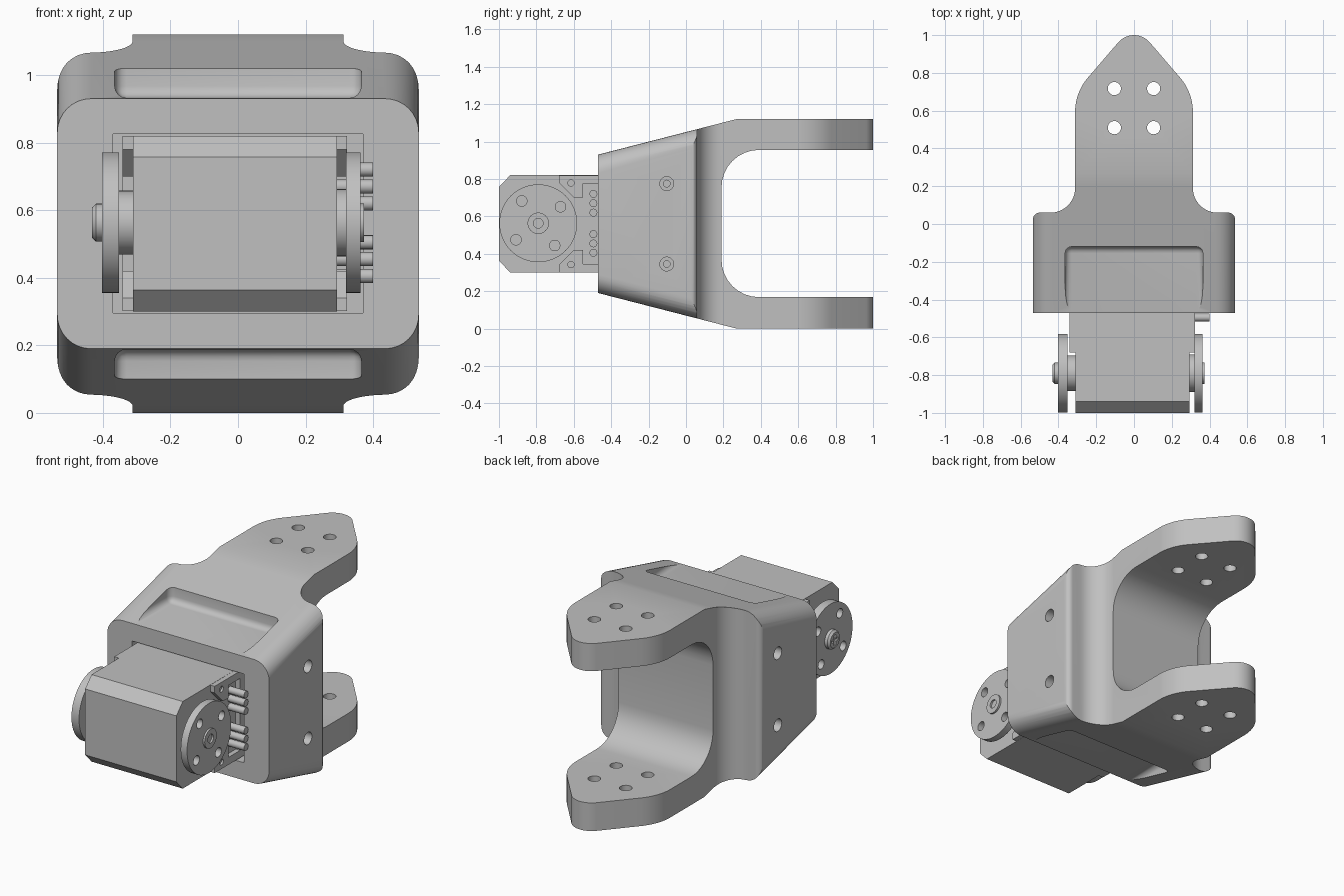
import bpy, bmesh, math
from mathutils import Vector

cube = bpy.data.objects.get("Cube")
if cube:
    bpy.data.objects.remove(cube, do_unlink=True)

MID = 0.56      # height of the mirror plane
AXLE = (-0.79, 0.563)

grey = bpy.data.materials.new("neutral grey")
grey.use_nodes = True
colour = (0.53, 0.53, 0.53, 1)
grey.diffuse_color = colour
grey.node_tree.nodes["Principled BSDF"].inputs["Base Color"].default_value = colour


def finish(name, bm):
    bmesh.ops.recalc_face_normals(bm, faces=bm.faces)
    mesh = bpy.data.meshes.new(name)
    bm.to_mesh(mesh)
    bm.free()
    mesh.materials.append(grey)
    ob = bpy.data.objects.new(name, mesh)
    bpy.context.collection.objects.link(ob)
    return ob


def rounded(corners, steps=8):
    """Outline from (u, v, radius) corners, each turned into an arc."""
    out = []
    n = len(corners)
    for i, (u, v, r) in enumerate(corners):
        p = Vector((u, v))
        if r == 0:
            out.append(p)
            continue
        a = (Vector(corners[i - 1][:2]) - p).normalized()
        b = (Vector(corners[(i + 1) % n][:2]) - p).normalized()
        half = a.angle(b) / 2
        t = r / math.tan(half)
        centre = p + (a + b).normalized() * (r / math.sin(half))
        s, e = p + a * t - centre, p + b * t - centre
        sweep = math.pi - 2 * half
        for k in range(steps + 1):
            f = k / steps
            out.append(centre + (s * math.sin((1 - f) * sweep)
                                 + e * math.sin(f * sweep)) / math.sin(sweep))
    return out


def loft(name, rings):
    bm = bmesh.new()
    loops = [[bm.verts.new(co) for co in ring] for ring in rings]
    for lo, hi in zip(loops, loops[1:]):
        for i in range(len(lo)):
            bm.faces.new((lo[i - 1], lo[i], hi[i], hi[i - 1]))
    bm.faces.new(loops[0])
    bm.faces.new(loops[-1])
    return finish(name, bm)


def prism(name, outline, axis, lo, hi):
    """Extrude a (y, z) outline along x, or an (x, y) outline along z."""
    place = (lambda p, d: (d, p[0], p[1])) if axis == "x" else (lambda p, d: (p[0], p[1], d))
    return loft(name, [[place(p, d) for p in outline] for d in (lo, hi)])


def disc(name, centre, r, axis, lo, hi, n=32):
    ring = [(centre[0] + r * math.cos(2 * math.pi * i / n),
             centre[1] + r * math.sin(2 * math.pi * i / n)) for i in range(n)]
    return prism(name, ring, axis, lo, hi)


def box(name, lo, hi, bevel=0):
    ob = prism(name, [(lo[0], lo[1]), (hi[0], lo[1]), (hi[0], hi[1]), (lo[0], hi[1])],
               "z", lo[2], hi[2])
    if bevel:
        bm = bmesh.new()
        bm.from_mesh(ob.data)
        bmesh.ops.bevel(bm, geom=bm.edges[:], offset=bevel, segments=4,
                        profile=0.5, affect="EDGES")
        bm.to_mesh(ob.data)
        bm.free()
    return ob


def cut(ob, cutter, operation="DIFFERENCE"):
    cutter.hide_render = True
    mod = ob.modifiers.new("cut", "BOOLEAN")
    mod.operation = operation
    mod.solver = "EXACT"
    mod.object = cutter
    bpy.context.view_layer.objects.active = ob
    bpy.ops.object.modifier_apply(modifier=mod.name)
    bpy.data.objects.remove(cutter, do_unlink=True)


def both_heights(points):
    """Complete an outline by reflecting it about the mirror height."""
    return points + [(y, 2 * MID - z) for y, z in reversed(points)]


# Bracket: tapering rounded envelope, trimmed by the plan outline
def section(y, half):
    w, lo, hi = 0.535, MID - half, MID + half
    return [(p.x, y, p.y) for p in rounded(
        [(-w, lo, 0.1), (w, lo, 0.1), (w, hi, 0.1), (-w, hi, 0.1)])]


bracket = loft("fork_bracket", [section(-0.47, 0.37), section(0.27, 0.56), section(1.1, 0.56)])
side = [(0.6, -0.6, 0), (0.6, -0.5, 0), (0.535, -0.5, 0), (0.535, 0.06, 0.035),
        (0.312, 0.06, 0.13), (0.312, 0.7, 0.28)]
side = side[2:]
tip = [(0.0, 1.045, 0.11)]
plan = rounded(side + tip + [(-x, y, r) for x, y, r in reversed(side)], 12)
top = max(p.y for p in plan)
plan = [(p.x, p.y + (1 - top if p.y > 0.9 else 0)) for p in plan]
cut(bracket, prism("plan_trim", plan, "z", -0.2, 1.4), "INTERSECT")

# Fork slot, servo cavity and sloping-face pockets
cut(bracket, prism("slot", rounded([(0.19, 0.168, 0.2), (1.3, 0.168, 0),
                                    (1.3, 0.955, 0), (0.19, 0.955, 0.2)]), "x", -0.8, 0.8))
cut(bracket, box("cavity", (-0.37, -0.7, 0.295), (0.37, 0.0, 0.825)))
for lo, hi in ((0.932, 1.3), (-0.18, 0.188)):
    cut(bracket, box("pocket", (-0.365, -0.7, lo), (0.365, -0.12, hi), 0.035))

# Mounting holes in the fork arms and the side walls
for x in (-0.104, 0.104):
    for y in (0.51, 0.717):
        cut(bracket, disc("arm_hole", (x, y), 0.035, "z", -0.2, 1.4, 24))
for z in (0.345, 0.775):
    cut(bracket, disc("screw_hole", (-0.103, z), 0.018, "x", -0.8, 0.8, 20))
    for lo, hi in ((-0.8, -0.46), (0.46, 0.8)):
        cut(bracket, disc("counterbore", (-0.103, z), 0.037, "x", lo, hi, 24))

# Servo casing with chamfered front
case = prism("servo_case", both_heights([(-0.02, 0.82), (-0.94, 0.82), (-1.0, 0.757)]),
             "x", -0.31, 0.293)

# Side covers with a stepped connector opening
cover = both_heights([(-0.03, 0.819), (-0.68, 0.819), (-0.68, 0.78), (-0.6, 0.7),
                      (-0.55, 0.7), (-0.55, 0.775), (-0.44, 0.775)])
for label, lo, hi in (("left", 0.285, 0.322), ("right", -0.342, -0.3)):
    plate = prism(label + "_servo_cover", cover, "x", lo, hi)
    for z in (0.342, 0.778):
        out = 0.31 if lo > 0 else -0.33
        cut(plate, disc("cover_hole", (-0.615, z), 0.017, "x",
                        min(out, out * 2), max(out, out * 2), 16))

# Output horns with four holes each
for label, lo, hi in (("left", 0.32, 0.362), ("right", -0.402, -0.352)):
    horn = disc(label + "_horn", AXLE, 0.208, "x", lo, hi, 64)
    for k in range(4):
        a = math.radians(36.5 + 90 * k)
        spot = (AXLE[0] + 0.148 * math.cos(a), AXLE[1] + 0.148 * math.sin(a))
        cut(horn, disc("horn_hole", spot, 0.028, "x", -0.8, 0.8, 20))
disc("left_collar", AXLE, 0.1, "x", 0.285, 0.325)
disc("right_collar", AXLE, 0.095, "x", -0.36, -0.305)

# Hubs: a hollow one on the left, a domed cross-head screw on the right
hub = disc("left_hub", AXLE, 0.057, "x", 0.35, 0.373)
cut(hub, disc("hub_bore", AXLE, 0.026, "x", 0.355, 0.5))
screw = loft("right_screw", [
    [(x, AXLE[0] + r * math.cos(math.tau * i / 32), AXLE[1] + r * math.sin(math.tau * i / 32))
     for i in range(32)] for x, r in ((-0.39, 0.056), (-0.42, 0.056), (-0.432, 0.045))])
for dy, dz in ((0.032, 0.008), (0.008, 0.032)):
    cut(screw, box("cross", (-0.5, AXLE[0] - dy, AXLE[1] - dz),
                   (-0.418, AXLE[0] + dy, AXLE[1] + dz)))

# Two rows of connector pins
for row, start in (("lower", 0.405), ("upper", 0.62)):
    for k in range(3):
        disc(f"{row}_pin_{k + 1}", (-0.495, start + 0.05 * k), 0.021, "x", 0.285, 0.4, 16)

# Smooth the curved surfaces and keep the corners crisp
bpy.ops.object.select_all(action="DESELECT")
for ob in bpy.context.scene.objects:
    if ob.type == "MESH" and grey.name in ob.data.materials:
        ob.select_set(True)
        bpy.context.view_layer.objects.active = ob
bpy.ops.object.shade_smooth_by_angle(angle=math.radians(30))
